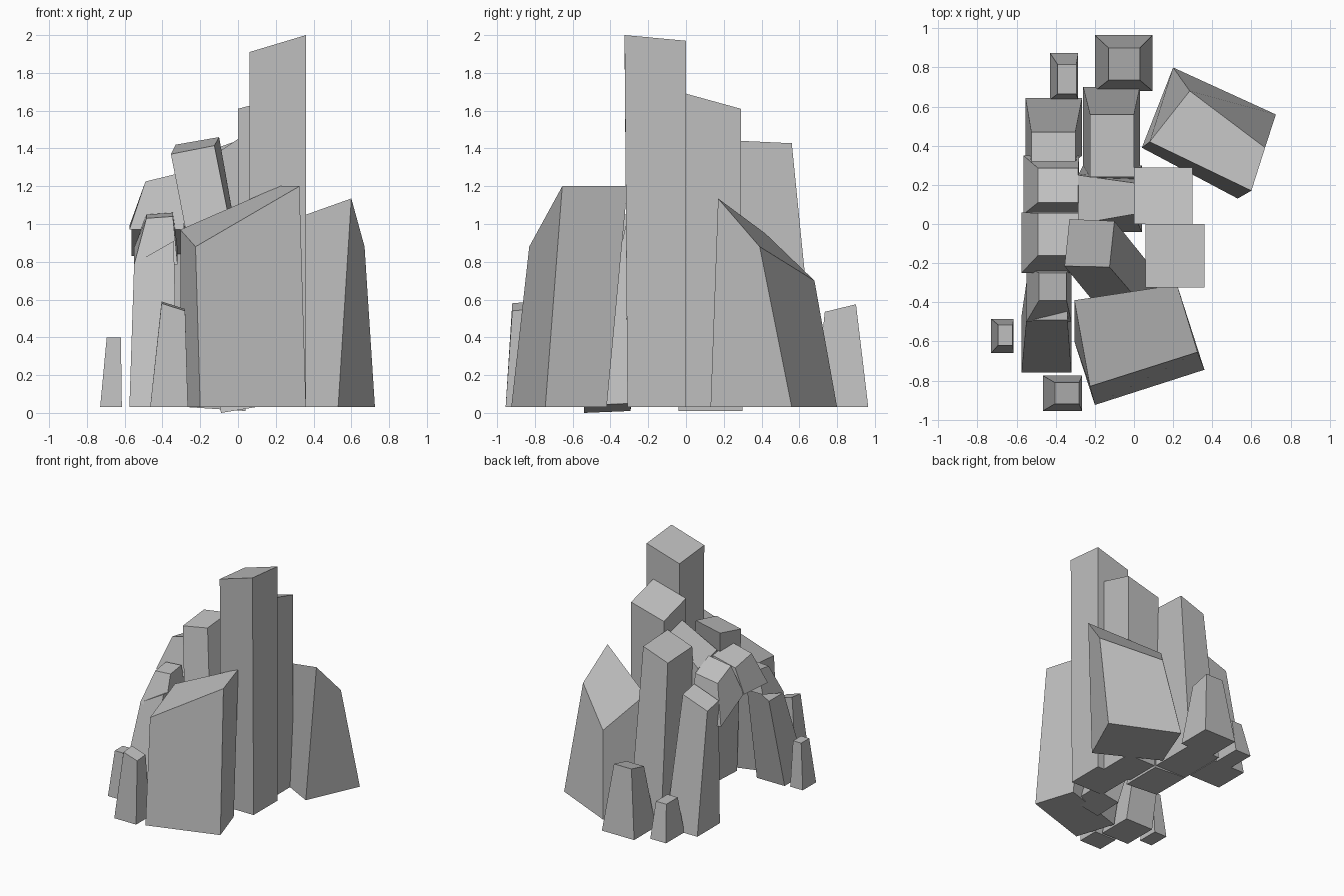
import bpy
import bmesh

default_cube = bpy.data.objects.get("Cube")
if default_cube:
    bpy.data.objects.remove(default_cube, do_unlink=True)

# One plain stone colour
stone = bpy.data.materials.new("grey_stone")
stone.use_nodes = True
STONE_COLOUR = (.52, .52, .52, 1)
stone.diffuse_color = STONE_COLOUR
stone.node_tree.nodes["Principled BSDF"].inputs["Base Color"].default_value = STONE_COLOUR

GROUND = .03


def slab(left, right, front, back, height=GROUND, rise_right=0, rise_back=0):
    """Four corners of a rectangle, counter-clockwise, on a sloping plane."""
    corners = []
    for u, v in ((-.5, -.5), (.5, -.5), (.5, .5), (-.5, .5)):
        x = left if u < 0 else right
        y = front if v < 0 else back
        corners.append((x, y, height + u * rise_right + v * rise_back))
    return corners


def rock(name, base, top):
    """Flat-sided block joining a four-cornered base to a four-cornered top."""
    bm = bmesh.new()
    low = [bm.verts.new(p) for p in base]
    high = [bm.verts.new(p) for p in top]
    bm.faces.new(low[::-1])
    bm.faces.new(high)
    for i in range(4):
        j = (i + 1) % 4
        bm.faces.new((low[i], low[j], high[j], high[i]))
    bmesh.ops.recalc_face_normals(bm, faces=bm.faces)
    mesh = bpy.data.meshes.new(name)
    bm.to_mesh(mesh)
    bm.free()
    mesh.materials.append(stone)
    obj = bpy.data.objects.new(name, mesh)
    bpy.context.collection.objects.link(obj)
    return obj


# Tall upright spires
rock("tallest_spire",
     slab(.06, .36, -.31, 0),
     slab(.06, .36, -.325, 0, height=1.94, rise_right=.09, rise_back=-.03))
rock("second_spire",
     slab(0, .3, 0, .29),
     slab(0, .3, 0, .29, height=1.61, rise_right=.08, rise_back=-.08))
rock("third_spire",
     slab(-.26, .03, .2, .7),
     slab(-.225, 0, .24, .56, height=1.395, rise_right=.08, rise_back=-.015))

# Big turned blocks at the front and back
rock("big_front_block",
     [(-.2, -.925, GROUND), (.36, -.745, GROUND),
      (.255, -.42, GROUND), (-.305, -.6, GROUND)],
     [(-.225, -.83, .88), (.325, -.655, 1.2),
      (.22, -.31, 1.2), (-.305, -.39, .97)])
rock("big_back_block",
     [(.04, .39, GROUND), (.53, .13, GROUND),
      (.725, .56, GROUND), (.2, .8, GROUND)],
     [(.08, .42, .95), (.6, .17, 1.135),
      (.67, .39, .88), (.285, .68, .7)])

# Leaning columns in the middle
rock("front_leaning_column",
     slab(-.09, .15, -.54, -.295, height=.025, rise_right=.04, rise_back=.01),
     [(-.355, -.215, 1.37), (-.125, -.22, 1.415),
      (-.1, .015, 1.46), (-.33, .025, 1.42)])
rock("middle_leaning_column",
     slab(-.26, .04, -.04, .3, height=.02, rise_right=-.02),
     [(-.285, 0, 1.26), (0, .05, 1.45),
      (0, .21, 1.41), (-.285, .25, 1.2)])

# Side arch: two legs carrying three wedge stones
rock("arch_back_leg",
     slab(-.555, -.265, .35, .645),
     slab(-.525, -.3, .32, .47, height=1.05, rise_right=.08, rise_back=-.03))
rock("arch_front_leg",
     slab(-.575, -.32, -.76, -.47),
     slab(-.55, -.34, -.49, -.3, height=.85, rise_right=.12))
rock("arch_back_stone",
     slab(-.565, -.28, .05, .35, height=.91, rise_back=-.16),
     slab(-.49, -.285, .11, .285, height=1.2, rise_right=.03, rise_back=-.08))
rock("arch_middle_stone",
     slab(-.575, -.285, -.25, .06, height=.98, rise_back=.02),
     slab(-.49, -.285, -.16, .055, height=1.23, rise_right=.05, rise_back=-.04))
rock("arch_front_stone",
     slab(-.55, -.32, -.5, -.22, height=.83, rise_back=.09),
     slab(-.485, -.345, -.39, -.25, height=1.045, rise_right=.01, rise_back=.02))

# Small rocks around the foot
rock("small_rear_rock",
     slab(-.2, .095, .68, .965),
     slab(-.13, .03, .735, .9, height=.555, rise_back=.04))
rock("small_rear_side_rock",
     slab(-.43, -.285, .635, .875),
     slab(-.39, -.295, .665, .815, height=.32))
rock("small_front_rock",
     slab(-.465, -.265, -.955, -.775),
     slab(-.405, -.28, -.92, -.81, height=.565, rise_right=-.04, rise_back=.01))
rock("small_side_rock",
     slab(-.73, -.615, -.66, -.485),
     slab(-.695, -.62, -.62, -.515, height=.4))
